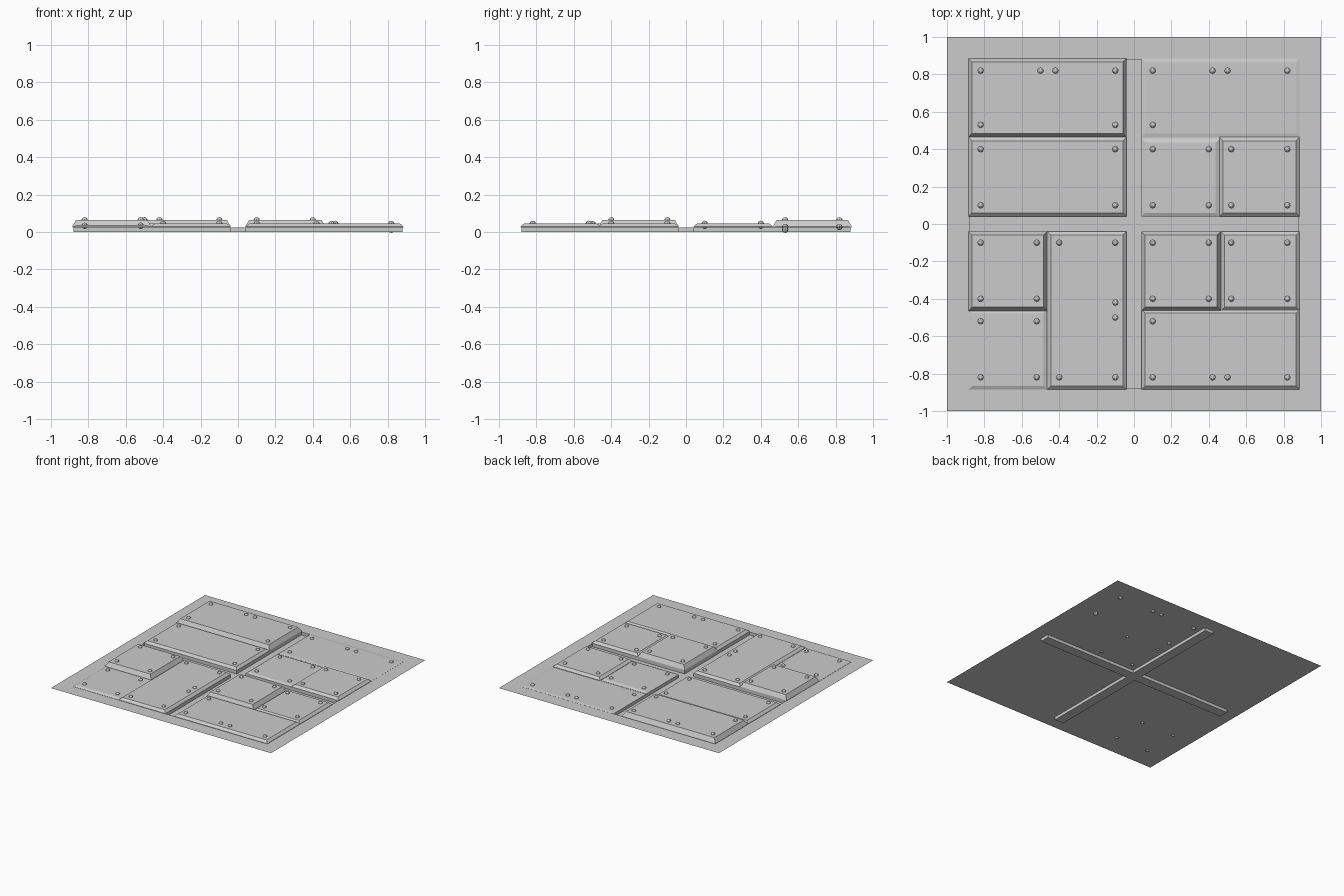
import bpy, bmesh

if "Cube" in bpy.data.objects:
    bpy.data.objects.remove(bpy.data.objects["Cube"])

Z0 = 0.025          # level of the base sheet
BEVEL = 0.02
BOLT_R = 0.017


def finish(bm, name):
    me = bpy.data.meshes.new(name)
    bm.to_mesh(me)
    bm.free()
    ob = bpy.data.objects.new(name, me)
    bpy.context.collection.objects.link(ob)
    return ob


# base sheet with a cross-shaped channel pressed down to z = 0
def base_sheet():
    bm = bmesh.new()
    cuts = [-1, -0.88, -0.04, 0.04, 0.88, 1]
    grid = [[bm.verts.new((x, y, Z0)) for y in cuts] for x in cuts]
    cross = []
    for i in range(5):
        for j in range(5):
            f = bm.faces.new((grid[i][j], grid[i + 1][j],
                              grid[i + 1][j + 1], grid[i][j + 1]))
            if (i == 2 and 1 <= j <= 3) or (j == 2 and 1 <= i <= 3):
                cross.append(f)
    bmesh.ops.inset_region(bm, faces=cross, thickness=0.008, use_even_offset=True)
    for v in {v for f in cross for v in f.verts}:
        v.co.z = 0
    bmesh.ops.recalc_face_normals(bm, faces=bm.faces)
    if sum(f.normal.z for f in bm.faces) < 0:
        bmesh.ops.reverse_faces(bm, faces=bm.faces)
    finish(bm, "base_sheet")


# raised plate with sloping sides
def plate(name, x0, x1, y0, y1, top):
    bm = bmesh.new()
    ring = []
    for d, z in ((0, Z0), (0, Z0 + (top - Z0) * 0.15), (BEVEL, top)):
        ring.append([bm.verts.new((x, y, z)) for x, y in
                     ((x0 + d, y0 + d), (x1 - d, y0 + d),
                      (x1 - d, y1 - d), (x0 + d, y1 - d))])
    for a, b in zip(ring, ring[1:]):
        for k in range(4):
            n = (k + 1) % 4
            bm.faces.new((a[k], a[n], b[n], b[k]))
    bm.faces.new(ring[-1])
    finish(bm, name)


# low-poly round bolt heads, all bolts of one plate in one object
def bolts(name, points, z):
    bm = bmesh.new()
    for x, y in points:
        res = bmesh.ops.create_uvsphere(bm, u_segments=8, v_segments=6, radius=BOLT_R)
        bmesh.ops.translate(bm, verts=res["verts"], vec=(x, y, z))
    finish(bm, name)


def corners(xs, ys):
    return [(x, y) for x in xs for y in ys]


LOW, FLAT, MID, TALL = 0.036, 0.03, 0.046, 0.065
A, B, C, D = 0.04, 0.457, 0.465, 0.885   # cell edges
a, b, c, d = 0.10, 0.40, 0.52, 0.82      # bolt lines
pair = (0.42, 0.50)

panels = [
    ("back_left_large", -D, -A, C, D, TALL,
     corners((-d, -a), (0.53, d)) + [(-p, d) for p in pair]),
    ("mid_left_wide", -D, -A, A, C, MID, corners((-d, -a), (a, b))),
    ("back_right_large", A, D, C, D, FLAT,
     [(a, d), (d, d), (a, 0.53)] + [(p, d) for p in pair]),
    ("mid_right_inner", A, B, A, B, LOW, corners((a, b), (a, b))),
    ("mid_right_outer", B, D, A, C, MID, corners((c, d), (a, b))),
    ("front_left_small", -D, -C, -C, -A, TALL, corners((-d, -c), (-b, -a))),
    ("front_left_corner", -D, -C, -D, -B, LOW, corners((-d, -c), (-d, -c))),
    ("front_left_long", -C, -A, -D, -A, MID,
     corners((-b, -a), (-d, -a)) + [(-a, -p) for p in pair]),
    ("front_right_inner", A, C, -C, -A, TALL, corners((a, b), (-b, -a))),
    ("front_right_outer", C, D, -C, -A, MID, corners((c, d), (-b, -a))),
    ("front_right_large", A, D, -D, -B, MID,
     [(a, -c), (a, -d), (d, -d)] + [(p, -d) for p in pair]),
]

base_sheet()
for name, x0, x1, y0, y1, top, pts in panels:
    plate(name + "_plate", x0, x1, y0, y1, top)
    bolts(name + "_bolts", pts, top - 0.003)

# one sunken bolt that only shows underneath
bolts("sunken_bolt", [(d, 0.53)], FLAT - 0.0175)
